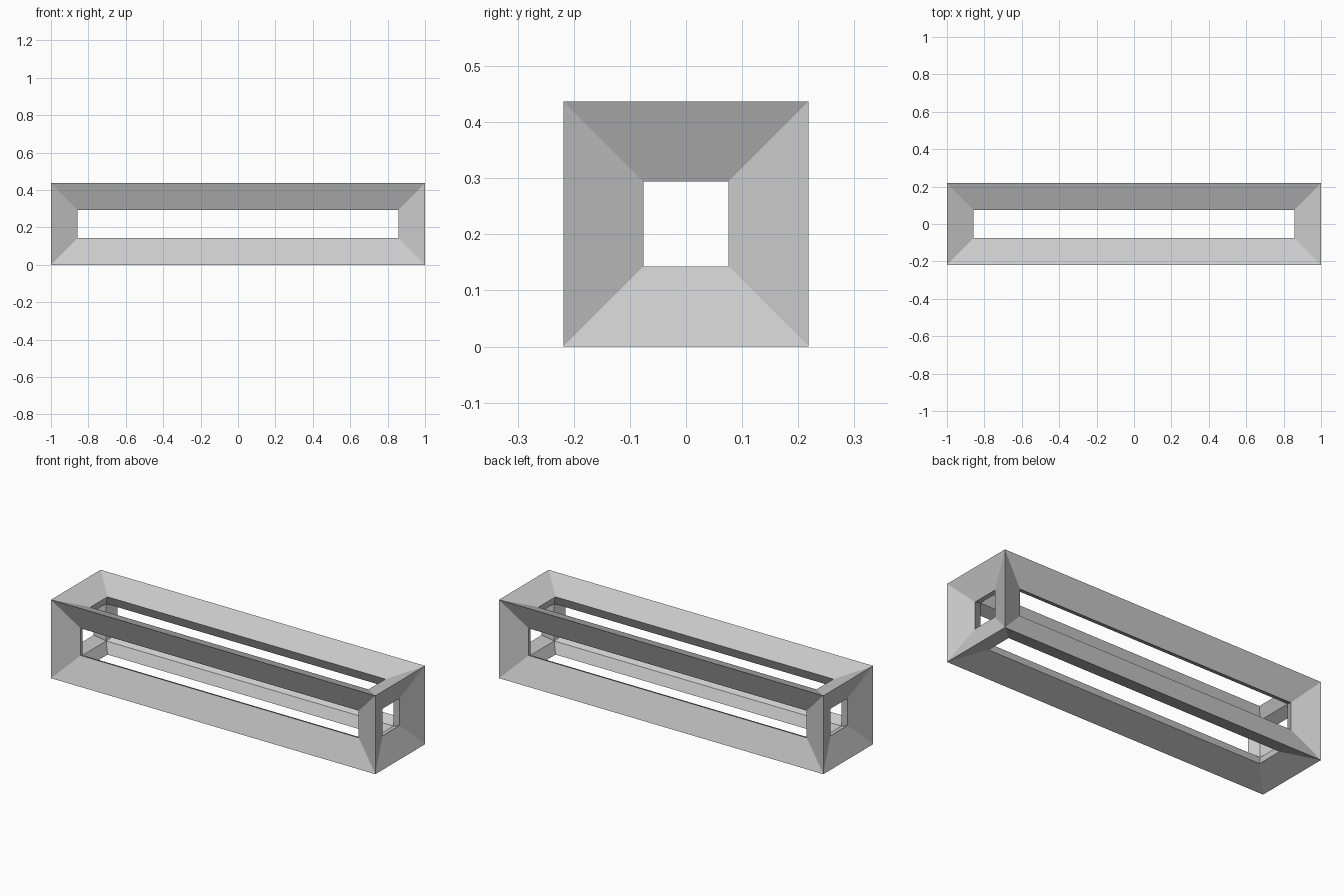
import bpy, bmesh
from itertools import product
from mathutils import Vector

if "Cube" in bpy.data.objects:
    bpy.data.objects.remove(bpy.data.objects["Cube"])

HALF = Vector((1.0, 0.2185, 0.2185))   # outer half size
RIM = 0.1432                           # border width of every opening
DISH = 0.0575                          # how far each opening rim is sunk in
INNER = 0.115                          # inset of the inner beam edges

bm = bmesh.new()


def point(signs, insets):
    return bm.verts.new([s * (h - i) + (HALF.z if k == 2 else 0)
                         for k, (s, h, i) in enumerate(zip(signs, HALF, insets))])


# Corner points: outer, inner, and one sunken rim point per adjoining side
outer, inner, rim = {}, {}, {}
for c in product((-1, 1), repeat=3):
    outer[c] = point(c, (0, 0, 0))
    inner[c] = point(c, (INNER,) * 3)
    for axis in range(3):
        rim[c, axis] = point(c, [DISH if k == axis else RIM for k in range(3)])

# Dished border and inner beam faces around the opening of each side
for axis, side in product(range(3), (-1, 1)):
    loop = []
    for u, v in ((-1, -1), (1, -1), (1, 1), (-1, 1)):
        c = [0, 0, 0]
        c[axis], c[(axis + 1) % 3], c[(axis + 2) % 3] = side, u, v
        loop.append(tuple(c))
    for a, b in zip(loop, loop[1:] + loop[:1]):
        bm.faces.new((outer[a], outer[b], rim[b, axis], rim[a, axis]))
        bm.faces.new((inner[b], inner[a], rim[a, axis], rim[b, axis]))

bmesh.ops.recalc_face_normals(bm, faces=bm.faces[:])
mesh = bpy.data.meshes.new("box_frame")
bm.to_mesh(mesh)
bm.free()
bpy.context.collection.objects.link(bpy.data.objects.new("box_frame", mesh))
